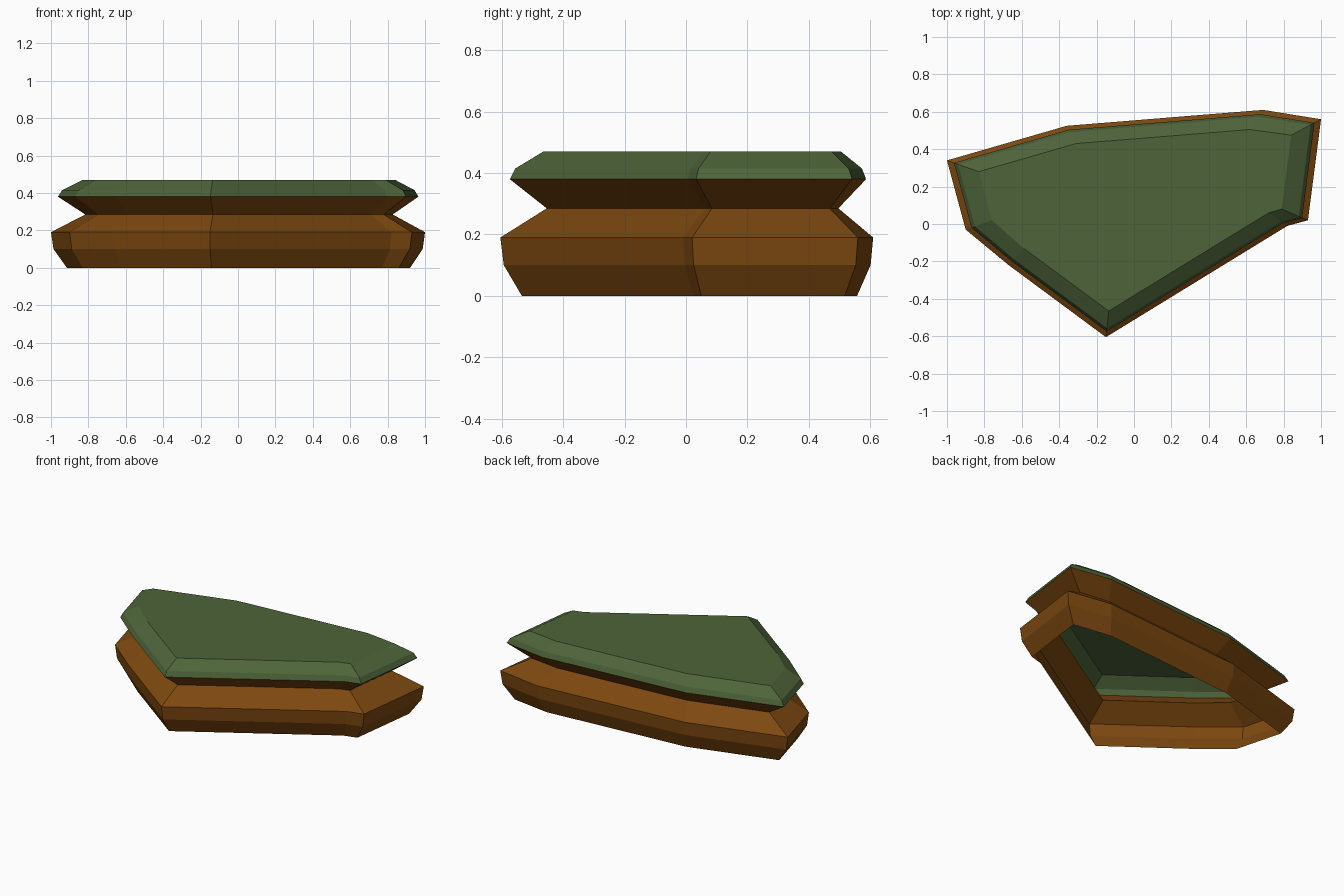
import bpy, bmesh

if "Cube" in bpy.data.objects:
    bpy.data.objects.remove(bpy.data.objects["Cube"])

# Plan outline at its widest, and the matching inset outline of the top
OUTER = [(-1.0, .34), (-.90, -.03), (-.67, -.22), (-.15, -.605), (.82, -.01),
         (.93, .02), (1.0, .56), (.69, .61), (-.36, .525)]
INNER = [(-.83, .28), (-.76, .02), (-.59, -.13), (-.135, -.465), (.72, .06),
         (.79, .08), (.84, .475), (.62, .505), (-.31, .43)]


def material(name, colour):
    mat = bpy.data.materials.new(name)
    mat.diffuse_color = (*colour, 1)
    mat.use_nodes = True
    mat.node_tree.nodes["Principled BSDF"].inputs["Base Color"].default_value = mat.diffuse_color
    return mat


def shell(name, levels, mat, capped=False):
    """Loft rings given as (height, inset); inset 0 = OUTER, 1 = INNER."""
    bm = bmesh.new()
    rings = []
    for z, t in levels:
        rings.append([bm.verts.new((a[0] + (b[0] - a[0]) * t,
                                    a[1] + (b[1] - a[1]) * t, z))
                      for a, b in zip(OUTER, INNER)])
    n = len(OUTER)
    for low, high in zip(rings, rings[1:]):
        for i in range(n):
            j = (i + 1) % n
            bm.faces.new((low[i], low[j], high[j], high[i]))
    if capped:
        bm.faces.new(rings[-1])
    mesh = bpy.data.meshes.new(name)
    bm.to_mesh(mesh)
    bm.free()
    mesh.materials.append(mat)
    obj = bpy.data.objects.new(name, mesh)
    bpy.context.collection.objects.link(obj)
    return obj


earth = material("earth brown", (.205, .065, .005))
grass = material("grass green", (.076, .127, .042))

# Rock base with a pinched waist, open underneath
shell("earth_base", [(0, .5), (.1, .08), (.19, 0), (.285, 1.08), (.38, .22)], earth)
# Bevelled grass top
shell("grass_cap", [(.38, .22), (.415, .35), (.47, 1)], grass, capped=True)
